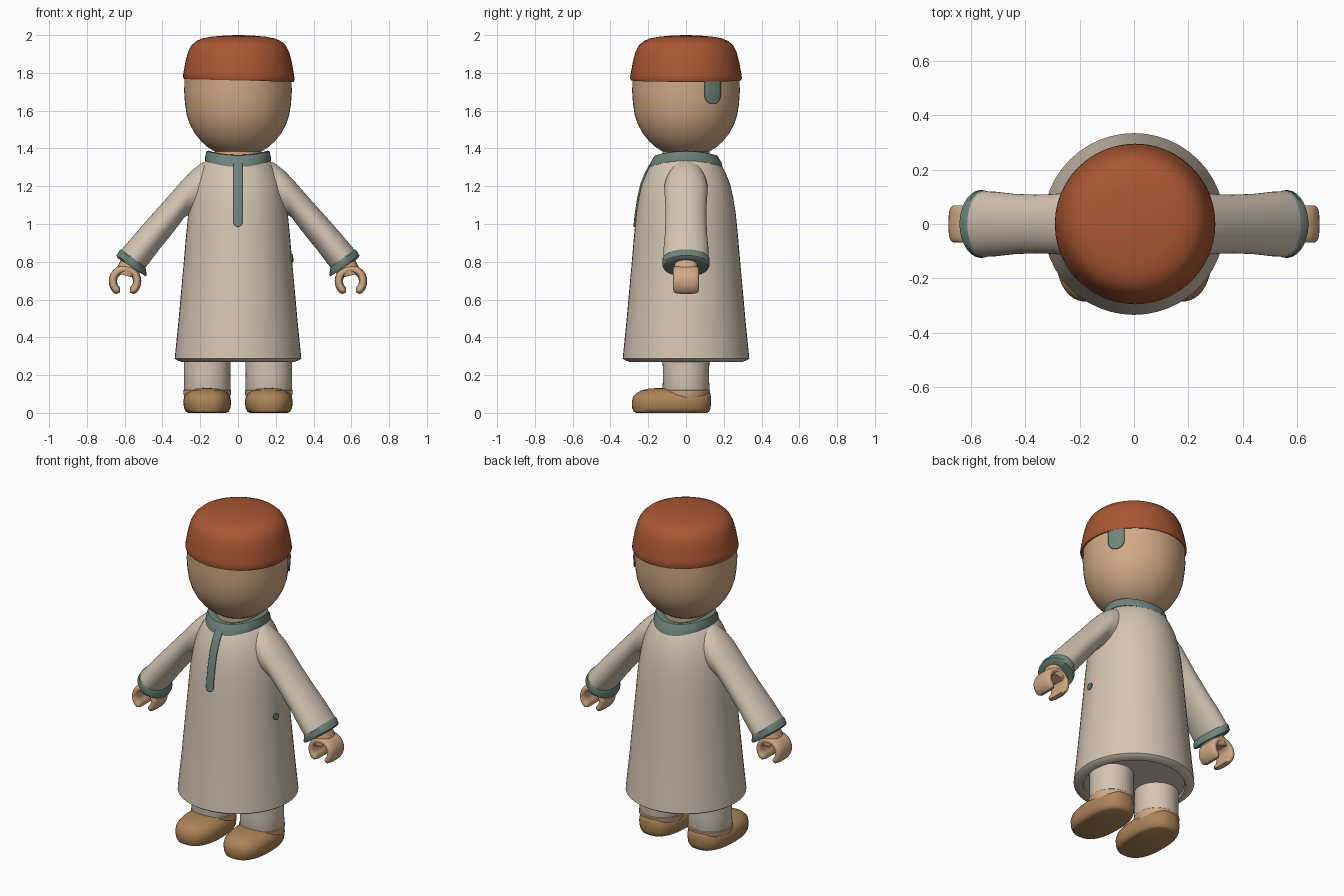
import bpy
import math
from mathutils import Vector

cube = bpy.data.objects.get("Cube")
if cube:
    bpy.data.objects.remove(cube, do_unlink=True)


def material(name, r, g, b):
    m = bpy.data.materials.new(name)
    m.use_nodes = True
    m.diffuse_color = (r, g, b, 1)
    bsdf = m.node_tree.nodes["Principled BSDF"]
    bsdf.inputs["Base Color"].default_value = (r, g, b, 1)
    bsdf.inputs["Roughness"].default_value = 0.8
    return m


CLOTH = material("cream cloth", 0.66, 0.56, 0.45)
TRIM = material("grey green trim", 0.16, 0.23, 0.20)
SKIN = material("skin", 0.64, 0.40, 0.235)
HAT = material("rust felt", 0.40, 0.095, 0.033)
SHOE = material("brown leather", 0.42, 0.23, 0.095)
N = 48


def finish(name, verts, faces, mat, angle=40):
    mesh = bpy.data.meshes.new(name)
    mesh.from_pydata([tuple(v) for v in verts], [], faces)
    mesh.materials.append(mat)
    obj = bpy.data.objects.new(name, mesh)
    bpy.context.collection.objects.link(obj)
    bpy.ops.object.select_all(action='DESELECT')
    obj.select_set(True)
    bpy.context.view_layer.objects.active = obj
    bpy.ops.object.mode_set(mode='EDIT')
    bpy.ops.mesh.select_all(action='SELECT')
    bpy.ops.mesh.normals_make_consistent(inside=False)
    bpy.ops.object.mode_set(mode='OBJECT')
    bpy.ops.object.shade_smooth_by_angle(angle=math.radians(angle))
    return obj


def loft(name, rings, mat, caps=True):
    """Skin a list of equal rings, closing both ends or joining them."""
    n, count = len(rings[0]), len(rings)
    faces = [(i * n + j, i * n + (j + 1) % n, (i + 1) % count * n + (j + 1) % n, (i + 1) % count * n + j)
             for i in range(count - 1 if caps else count) for j in range(n)]
    if caps:
        faces += [tuple(range(n)), tuple(range((count - 1) * n, count * n))]
    return finish(name, [v for r in rings for v in r], faces, mat)


def unit(j, power=2.0):
    """Point on a unit superellipse."""
    a = math.tau * j / N
    c, s = math.cos(a), math.sin(a)
    return (math.copysign(abs(c) ** (2 / power), c), math.copysign(abs(s) ** (2 / power), s))


def flat_ring(z, rx, ry, cx=0.0, cy=0.0, power=2.0):
    return [Vector((cx + rx * u, cy + ry * v, z)) for u, v in (unit(j, power) for j in range(N))]


def edge_ring(outer, inner, half_y, power=2.0):
    """Upright ring spanning two points of the xz plane."""
    o, i = Vector((outer[0], 0, outer[1])), Vector((inner[0], 0, inner[1]))
    mid, half = (o + i) / 2, (o - i) / 2
    return [mid + half * u + Vector((0, half_y * v, 0)) for u, v in (unit(j, power) for j in range(N))]


def turned(name, profile, mat, cx=0.0):
    return loft(name, [flat_ring(z, r, r, cx) for z, r in profile], mat)


def radius_at(profile, z):
    for (z0, r0), (z1, r1) in zip(profile, profile[1:]):
        if z0 <= z <= z1 and z1 > z0:
            return r0 + (r1 - r0) * (z - z0) / (z1 - z0)
    return profile[-1][1]


def patch(name, profile, angle, half, bottom, top, round_top=False):
    """Thin rounded plate lying on a turned surface."""
    rows, cols, verts = 32, 6, []
    for i in range(rows + 1):
        z = bottom + (top - bottom) * (1 - math.cos(math.pi * i / rows)) / 2
        gap = max(0, bottom + half - z, z - top + half if round_top else 0)
        w = math.sqrt(max(half ** 2 - gap ** 2, 1e-7))
        r = radius_at(profile, z) + 0.004
        for k in range(cols + 1):
            a = angle + w * (2 * k / cols - 1) / r
            verts.append((r * math.cos(a), r * math.sin(a), z))
    m = cols + 1
    faces = [(i * m + k, i * m + k + 1, (i + 1) * m + k + 1, (i + 1) * m + k)
             for i in range(rows) for k in range(cols)]
    obj = finish(name, verts, faces, TRIM)
    solid = obj.modifiers.new("thickness", 'SOLIDIFY')
    solid.thickness, solid.offset = 0.008, 0
    return obj


def mirrored(obj):
    obj.modifiers.new("both sides", 'MIRROR').use_axis = (True, False, False)
    return obj


# Robe, trimmed at the front and on one side
robe = [(0.283, 0.28), (0.27, 0.285), (0.27, 0.30), (0.281, 0.326), (0.288, 0.335), (0.31, 0.333),
        (0.5, 0.314), (0.8, 0.287), (0.95, 0.274), (1.06, 0.263), (1.14, 0.25), (1.21, 0.234),
        (1.27, 0.21), (1.31, 0.188), (1.345, 0.163), (1.36, 0.12)]
turned("robe", robe, CLOTH)
body = robe[4:]
patch("front_placket", body, -math.pi / 2, 0.023, 0.985, 1.325)
patch("side_button", body, -0.14, 0.02, 0.80, 0.84, True)

# Collar, higher at the sides than at front and back
collar = []
for rx, ry, z, dip in ((0.12, 0.13, 1.335, 0.03), (0.174, 0.193, 1.335, 0.033), (0.174, 0.188, 1.355, 0.03),
                       (0.167, 0.165, 1.385, 0.022), (0.155, 0.152, 1.388, 0.022), (0.12, 0.12, 1.375, 0.02)):
    ring = flat_ring(z, rx, ry)
    for j, p in enumerate(ring):
        p.z -= dip * unit(j)[1] ** 2
    collar.append(ring)
loft("collar", collar, TRIM, caps=False)
turned("neck", [(1.30, 0.125), (1.42, 0.125)], SKIN)

# Head and cap
head = [(1.365, 0.05), (1.37, 0.09), (1.385, 0.125), (1.41, 0.165), (1.44, 0.197), (1.48, 0.229),
        (1.53, 0.256), (1.58, 0.272), (1.64, 0.281), (1.70, 0.285), (1.80, 0.283)]
turned("head", head, SKIN)
patch("side_hair", head, 0.52, 0.048, 1.635, 1.785)
cap = turned("cap", [(1.765, 0.27), (1.76, 0.29), (1.772, 0.296), (1.80, 0.292), (1.86, 0.281), (1.91, 0.268),
                     (1.945, 0.25), (1.968, 0.225), (1.983, 0.19), (1.992, 0.14), (1.998, 0.07), (2.0, 0.01)], HAT, 0.004)
for v in cap.data.vertices:
    v.co.z -= 0.025 * v.co.x * (2.0 - v.co.z) / 0.24

# Sleeves with cuffs
sleeve = [((0.08, 1.345), (0.10, 1.10), 0.10), ((0.15, 1.342), (0.19, 1.04), 0.11),
          ((0.20, 1.318), (0.25, 1.055), 0.115), ((0.25, 1.278), (0.285, 1.035), 0.113),
          ((0.30, 1.225), (0.31, 1.0), 0.11), ((0.37, 1.145), (0.36, 0.935), 0.108),
          ((0.46, 1.045), (0.42, 0.862), 0.111), ((0.55, 0.943), (0.47, 0.795), 0.119),
          ((0.618, 0.862), (0.492, 0.768), 0.12)]
mirrored(loft("sleeve", [edge_ring(*s) for s in sleeve], CLOTH))
cuff = [((0.60, 0.872), (0.495, 0.785), 0.11), ((0.625, 0.862), (0.489, 0.768), 0.124),
        ((0.643, 0.834), (0.483, 0.731), 0.125), ((0.637, 0.82), (0.488, 0.722), 0.119),
        ((0.615, 0.805), (0.505, 0.733), 0.09)]
mirrored(loft("cuff", [edge_ring(*c) for c in cuff], TRIM))

# Hands: a wrist and a curled grip open at the bottom
wrist = [((0.615, 0.82), (0.515, 0.75), 0.06), ((0.64, 0.77), (0.53, 0.715), 0.066), ((0.645, 0.74), (0.55, 0.715), 0.06)]
mirrored(loft("wrist", [edge_ring(*w, 2.6) for w in wrist], SKIN))
grip = []
steps = 28
for i in range(steps + 1):
    t = i / steps
    a = math.radians(-65 + 310 * t)
    end = min(t, 1 - t) / 0.07
    taper = math.sqrt(max(0.03, 1 - (1 - min(end, 1)) ** 2))
    thick = 0.022 * taper
    mid = 0.064
    out, inn = [(0.598 + (mid + d) * math.cos(a), 0.697 + (mid + d) * math.sin(a)) for d in (thick, -thick)]
    grip.append(edge_ring(out, inn, 0.068 * (0.7 + 0.3 * taper), 2.8))
mirrored(loft("hand", grip, SKIN))

# Legs and shoes
mirrored(turned("trouser_leg", [(0.105, 0.118), (0.125, 0.124), (0.20, 0.122), (0.29, 0.124)], CLOTH, 0.163))
mirrored(turned("ankle", [(0.06, 0.11), (0.10, 0.126), (0.118, 0.127), (0.124, 0.12)], SKIN, 0.163))
shoe = [(0, 0.10, -0.262, 0.112), (0.006, 0.113, -0.277, 0.122), (0.025, 0.123, -0.285, 0.13),
        (0.06, 0.127, -0.287, 0.133), (0.085, 0.122, -0.28, 0.132), (0.105, 0.108, -0.262, 0.128),
        (0.12, 0.085, -0.235, 0.11), (0.128, 0.055, -0.20, 0.08), (0.131, 0.02, -0.16, 0.04)]
mirrored(loft("shoe", [flat_ring(z, rx, (b - f) / 2, 0.163, (b + f) / 2, 2.5) for z, rx, f, b in shoe], SHOE))
